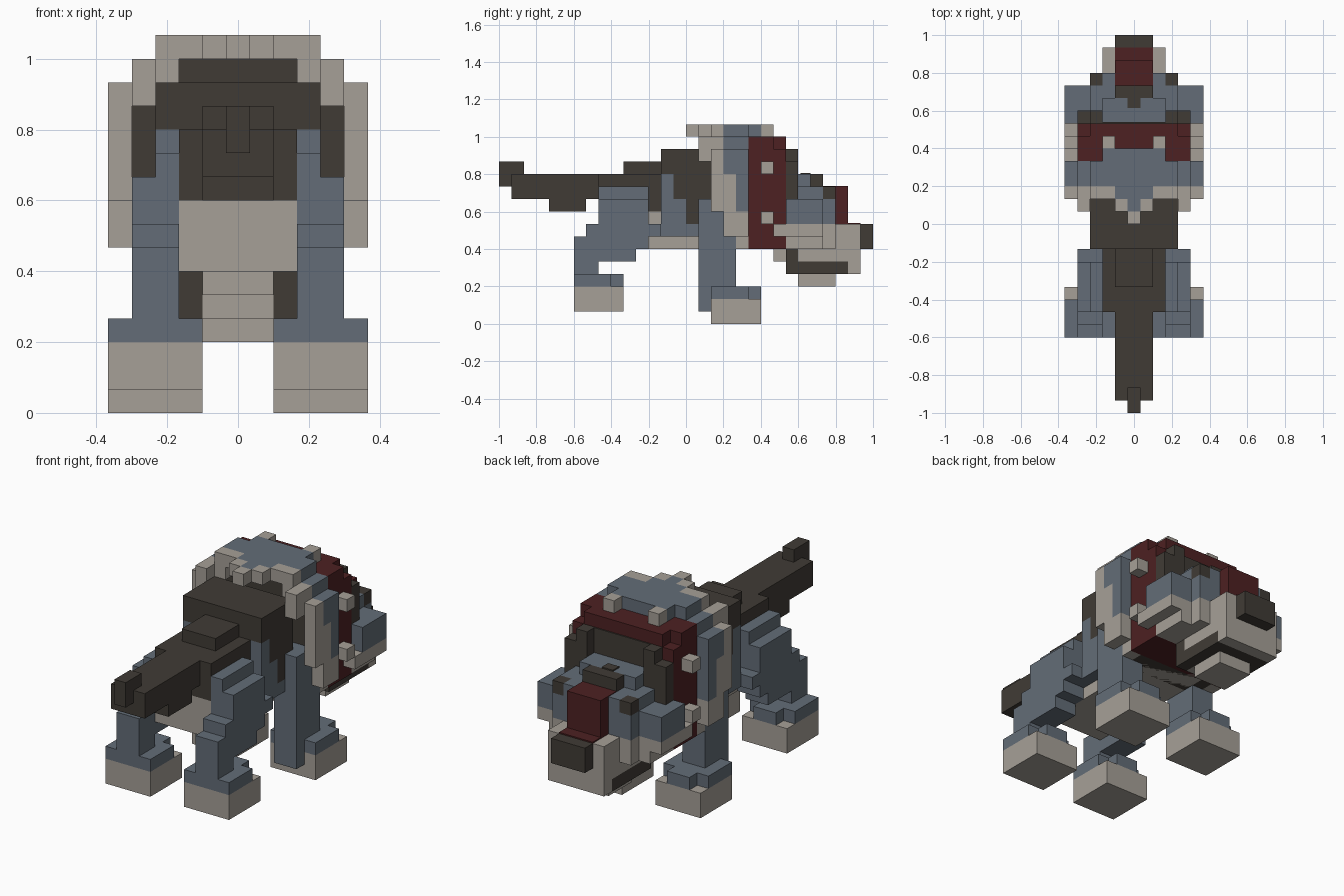
import bpy, bmesh
from mathutils import Vector

cube = bpy.data.objects.get("Cube")
if cube:
    bpy.data.objects.remove(cube, do_unlink=True)

U = 1 / 15  # edge of one block


def material(name, rgb):
    m = bpy.data.materials.new(name)
    m.use_nodes = True
    m.diffuse_color = (*rgb, 1)
    m.node_tree.nodes["Principled BSDF"].inputs["Base Color"].default_value = (*rgb, 1)
    return m


BEIGE = material("warm beige", (.38, .35, .31))
BLUE = material("slate blue", (.125, .152, .185))
DARK = material("dark brown", (.051, .044, .036))
RED = material("dark red", (.075, .015, .016))


def part(name, mat, *boxes):
    """Blocks as (x0, x1, y0, y1, z0, z1) in block units, mirrored across x."""
    bm = bmesh.new()
    for x0, x1, y0, y1, z0, z1 in boxes:
        spans = [(-x1, x1)] if x0 == 0 else [(x0, x1), (-x1, -x0)]
        for a, b in spans:
            made = bmesh.ops.create_cube(bm, size=1)["verts"]
            size = Vector((b - a, y1 - y0, z1 - z0))
            mid = Vector((a + b, y0 + y1, z0 + z1)) / 2
            for v in made:
                v.co = Vector([c * s + m for c, s, m in zip(v.co, size, mid)]) * U
    mesh = bpy.data.meshes.new(name)
    bm.to_mesh(mesh)
    bm.free()
    mesh.materials.append(mat)
    obj = bpy.data.objects.new(name, mesh)
    bpy.context.collection.objects.link(obj)


# Tail
part("tail", DARK, (0, .5, -15, -13, 11, 13), (0, 1.5, -14, -9, 10, 12),
     (0, 1.5, -11, -8, 9, 10), (0, 1.5, -9, -7, 10, 12))

# Body
part("belly", BEIGE, (0, 2.5, -7, 7, 6, 9))
part("back", DARK, (0, 2.5, -7, 5, 9, 12), (0, 1.5, -5, -2, 12, 13))
part("shoulders", DARK, (0, 3.5, -2, 2, 12, 14), (0, 3.5, -1, 2, 10, 12),
     (0, 3.5, 0, 1, 8, 10))
part("ribs", BLUE, (0, 3.5, -2, -1, 7, 12), (0, 3.5, -1, 0, 7, 10),
     (0, 3.5, 0, 1, 7, 8))

# Legs and feet
part("rear_legs", BLUE, (2.5, 4.5, -9, -7, 4, 5), (2.5, 4.5, -9, -4, 5, 6),
     (2.5, 4.5, -9, -3, 6, 7), (2.5, 4.5, -8, -2, 7, 8),
     (2.5, 4.5, -7, -3, 8, 10), (2.5, 3.5, -7, -3, 10, 11))
part("front_legs", BLUE, (2.5, 4.5, 1, 4, 1, 10))
for name, y, z in (("rear", -9, 1), ("front", 2, 0)):
    part(name + "_soles", BEIGE, (1.5, 5.5, y, y + 4, z, z + 2))
    part(name + "_foot_tops", BLUE, (1.5, 5.5, y, y + 3, z + 2, z + 3),
         (2.5, 4.5, y + 3, y + 4, z + 2, z + 3))

# Mane: dark core, pale rim slanting forward as it falls, blue band
part("mane_core", DARK, (0, 4.5, 3, 5, 7, 13), (0, 3.5, 3, 5, 6, 14),
     (0, 2.5, 3, 5, 14, 15))
part("mane_rim", BEIGE, (4.5, 5.5, 2, 3, 12, 14), (3.5, 4.5, 1, 3, 13, 15),
     (2.5, 3.5, 2, 3, 14, 15), (4.5, 5.5, 2, 4, 9, 12),
     (4.5, 5.5, 3, 5, 7, 9), (3.5, 4.5, 4, 5, 6, 7),
     (1.5, 3.5, 2, 3, 15, 16), (.5, 1.5, 1, 2, 15, 16), (0, .5, 0, 1, 15, 16))
part("mane_band", BLUE, (4.5, 5.5, 3, 5, 12, 14), (4.5, 5.5, 4, 5, 9, 12),
     (3.5, 4.5, 3, 5, 13, 15), (2.5, 3.5, 3, 5, 14, 15),
     (0, 3.5, 3, 5, 15, 16), (0, 2.5, 5, 6, 15, 16),
     (0, 1.5, 2, 3, 15, 16), (0, .5, 1, 2, 15, 16))

# Red arch framing the face, with pale studs
part("arch", RED, (0, 4.5, 5, 8, 7, 14), (0, 3.5, 5, 8, 6, 15),
     (3.5, 4.5, 5, 8, 6, 7), (3.5, 4.5, 5, 7, 14, 15))
part("studs", BEIGE, (4.5, 5.5, 6, 7, 12, 13), (4.5, 5.5, 6, 7, 8, 9),
     (1.5, 2.5, 6, 7, 15, 16))
part("arch_lining", DARK, (0, 2.5, 8, 8.1, 8, 14))
part("ears", DARK, (2.5, 3.5, 8, 9, 8, 14), (3.5, 4.5, 8, 9, 10, 13))

# Head
part("face", BLUE, (0, 3.5, 9, 11, 8, 11), (0, 2.5, 8.1, 10, 8, 12),
     (0, 3.5, 11, 12, 8, 10), (0, 2.5, 11, 12, 10, 11),
     (3.5, 5.5, 8, 11, 8, 10))
part("brow", DARK, (0, 1.5, 10, 11, 11, 12), (0, .5, 9.2, 10, 12, 12.1))
part("eyes", DARK, (2.5, 3.5, 11, 12, 10, 11))
part("cheeks", BEIGE, (4.5, 5.5, 7, 11, 7, 8), (3.5, 4.5, 8, 11, 6, 8),
     (0, 3.5, 8, 12, 6, 8))
part("muzzle", BEIGE, (0, 2.5, 12, 14, 6, 8), (0, 2.5, 9, 14, 5, 6),
     (0, 2.5, 13, 14, 4, 5))
part("nose_bridge", RED, (0, 1.5, 11, 13, 8, 11.05), (0, 1.5, 13, 14, 8, 8.1))
part("nose", DARK, (0, 1.5, 14, 15, 6, 8))
part("mouth", DARK, (0, 2.5, 9, 13, 4, 5), (1.5, 2.5, 8, 9, 4, 6))
part("chin", BEIGE, (0, 1.5, 9, 12, 3, 4), (0, 1.5, 8, 9, 4, 6),
     (0, 1.5, 7, 8, 5, 6))
